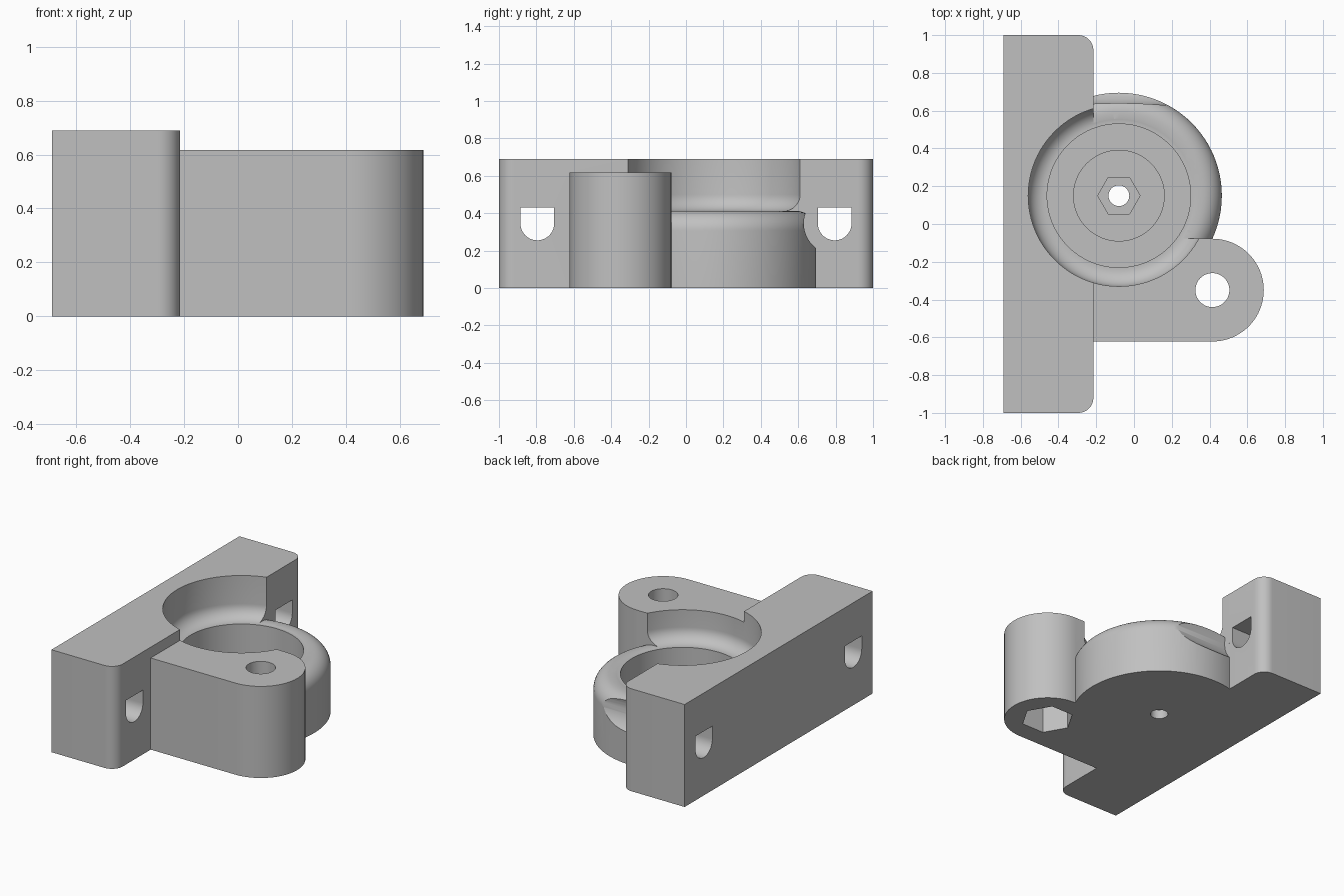
import bpy, bmesh, math
from mathutils import Matrix, Vector

if "Cube" in bpy.data.objects:
    bpy.data.objects.remove(bpy.data.objects["Cube"], do_unlink=True)

CUP = (-0.08, 0.15)      # cup axis
ARM = (0.415, -0.35)     # arm end axis
FACE = -0.215            # front face of the mounting block
SCREW_Y, SCREW_Z = 0.795, 0.345

grey = bpy.data.materials.new("plain grey")
grey.use_nodes = True
colour = (0.53, 0.53, 0.53, 1)
grey.diffuse_color = colour
grey.node_tree.nodes["Principled BSDF"].inputs["Base Color"].default_value = colour


def arc(cx, cy, r, start, end, n):
    angles = [math.radians(start + (end - start) * i / n) for i in range(n + 1)]
    return [(cx + r * math.cos(a), cy + r * math.sin(a)) for a in angles]


def ring(cx, cy, r, n):
    return arc(cx, cy, r, 0, 360, n)[:-1]


def finish(name, bm):
    bmesh.ops.recalc_face_normals(bm, faces=bm.faces)
    mesh = bpy.data.meshes.new(name)
    bm.to_mesh(mesh)
    bm.free()
    mesh.materials.append(grey)
    ob = bpy.data.objects.new(name, mesh)
    bpy.context.collection.objects.link(ob)
    return ob


def prism(name, outline, low, high, along_x=False):
    """Extrude an outline along z, or a (y, z) outline along x."""
    bm = bmesh.new()

    def place(u, v, w):
        return (w, u, v) if along_x else (u, v, w)
    base = bm.faces.new([bm.verts.new(place(u, v, low)) for u, v in outline])
    grown = bmesh.ops.extrude_face_region(bm, geom=[base])["geom"]
    verts = [g for g in grown if isinstance(g, bmesh.types.BMVert)]
    bmesh.ops.translate(bm, verts=verts, vec=place(0, 0, high - low))
    return finish(name, bm)


def lathe(name, profile, centre, steps=96):
    """Spin a profile that starts and ends on the axis."""
    bm = bmesh.new()
    verts = [bm.verts.new((r, 0, z)) for r, z in profile]
    edges = [bm.edges.new(pair) for pair in zip(verts, verts[1:])]
    bmesh.ops.spin(bm, geom=verts + edges, cent=(0, 0, 0), axis=(0, 0, 1),
                   angle=math.tau, steps=steps)
    bmesh.ops.remove_doubles(bm, verts=bm.verts, dist=1e-4)
    bmesh.ops.transform(bm, matrix=Matrix.Translation(Vector((*centre, 0))), verts=bm.verts)
    return finish(name, bm)


def combine(target, tool, operation):
    mod = target.modifiers.new(operation.lower(), "BOOLEAN")
    mod.operation = operation
    mod.solver = "EXACT"
    mod.object = tool
    bpy.context.view_layer.objects.active = target
    bpy.ops.object.modifier_apply(modifier=mod.name)
    bpy.data.objects.remove(tool, do_unlink=True)


# Mounting block with two rounded upright edges
r = 0.08
body = prism("mount_body", [(-0.69, -1)] + arc(FACE - r, r - 1, r, -90, 0, 10)
             + arc(FACE - r, 1 - r, r, 0, 90, 10) + [(-0.69, 1)], 0, 0.69)

# Arm with a round end
arm = prism("arm", [(-0.4, -0.622)] + arc(*ARM, 0.272, -90, 90, 40) + [(-0.4, -0.078)], 0, 0.617)

# Cup with a rounded outer rim
cup = lathe("cup", [(0, 0), (0.545, 0)] + arc(0.44, 0.307, 0.105, 0, 90, 12) + [(0, 0.412)], CUP)

for part in (arm, cup):
    combine(body, part, "UNION")

# Stepped round pocket with a filleted shoulder
pocket = lathe("pocket", [(0, 0.12), (0.24, 0.12), (0.24, 0.17), (0.38, 0.17), (0.38, 0.41)]
               + arc(0.39, 0.50, 0.09, -90, 0, 10) + [(0.48, 0.9), (0, 0.9)], CUP)
cutters = [
    pocket,
    prism("cup_nut", ring(*CUP, 0.112, 6), 0.06, 0.3),
    prism("cup_hole", ring(*CUP, 0.055, 32), -0.1, 0.3),
    prism("arm_nut", ring(*ARM, 0.165, 6), -0.1, 0.2),
    prism("arm_hole", ring(*ARM, 0.09, 48), -0.2, 0.9),
    # Room for a screw head beside the cup
    prism("head_room", ring(SCREW_Y, SCREW_Z, 0.165, 48), FACE + 0.001, 0.8, True),
]

# Flat-topped screw holes through the block
for y in (-SCREW_Y, SCREW_Y):
    slot = arc(y, SCREW_Z, 0.09, 180, 360, 20) + [(y + 0.09, 0.432), (y - 0.09, 0.432)]
    cutters.append(prism("screw_hole", slot, -0.9, 0.1, True))

for cutter in cutters:
    combine(body, cutter, "DIFFERENCE")

# Smooth the curved walls and keep the edges crisp
bpy.ops.object.select_all(action="DESELECT")
body.select_set(True)
bpy.context.view_layer.objects.active = body
bpy.ops.object.shade_smooth_by_angle(angle=math.radians(30))
